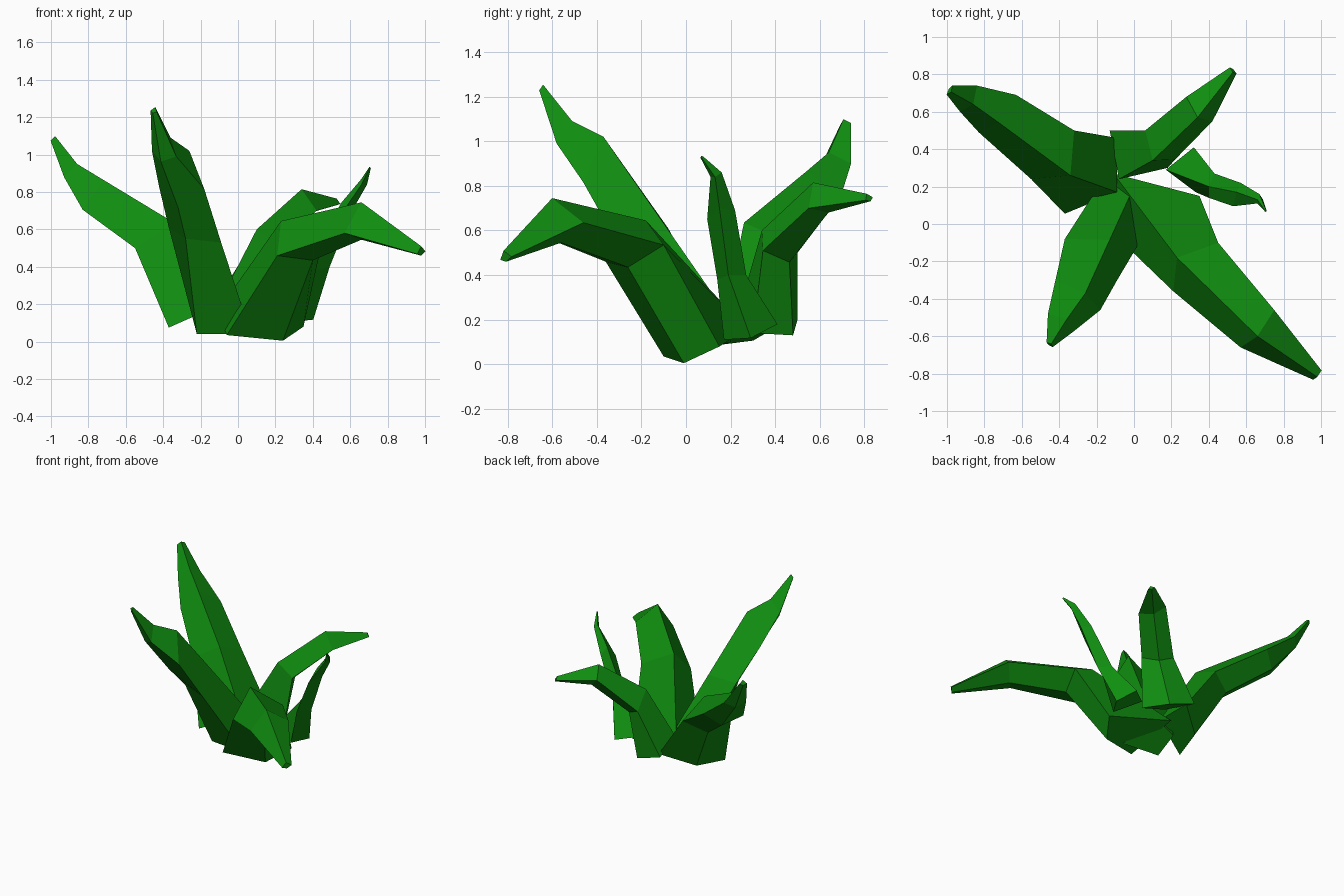
import bpy
import bmesh
from mathutils import Vector

if "Cube" in bpy.data.objects:
    bpy.data.objects.remove(bpy.data.objects["Cube"], do_unlink=True)

# Leaf colour
green = bpy.data.materials.new("leaf_green")
green.use_nodes = True
colour = (0.005, 0.27, 0.005, 1)
green.diffuse_color = colour
green.node_tree.nodes["Principled BSDF"].inputs["Base Color"].default_value = colour


def leaf(name, tip, sections, keel=1.5, tip_size=0.25):
    """Folded succulent blade: each section is (ridge, left edge, right edge).
    The underside keel lies opposite the ridge unless a fourth point gives it."""
    rings = []
    for section in sections:
        ridge, left, right, *under = [Vector(p) for p in section]
        if not under:
            under = [ridge.lerp((left + right) / 2, keel)]
        rings.append([ridge, left, under[0], right])

    # Blunt tip: a shrunken copy of the last section
    centre = sum(rings[-1], Vector()) / 4
    rings.append([Vector(tip) + (p - centre) * tip_size for p in rings[-1]])

    bm = bmesh.new()
    loops = [[bm.verts.new(p) for p in ring] for ring in rings]
    for low, high in zip(loops, loops[1:]):
        for i in range(4):
            j = (i + 1) % 4
            bm.faces.new((low[i], low[j], high[j], high[i]))
    bm.faces.new(loops[0][::-1])
    bm.faces.new(loops[-1])
    bmesh.ops.recalc_face_normals(bm, faces=bm.faces)

    mesh = bpy.data.meshes.new(name)
    bm.to_mesh(mesh)
    bm.free()
    mesh.materials.append(green)
    obj = bpy.data.objects.new(name, mesh)
    bpy.context.collection.objects.link(obj)
    return obj


# Long drooping leaf at the front left
leaf("front_left_leaf", (.98, -.81, .48), [
    ((-.11, .27, .16), (.35, .15, .08), (-.06, -.1, .035), (.24, -.01, .005)),
    ((.23, -.18, .645), (.45, -.1, .535), (.21, -.36, .46), (.4, -.26, .435)),
    ((.66, -.6, .745), (.75, -.46, .635), (.57, -.66, .58), (.66, -.56, .545)),
])

# Tall upright leaf at the front right
leaf("front_right_leaf", (-.45, -.645, 1.235), [
    ((0, .2, .2), (.07, -.03, .04), (-.19, .2, .1), (-.22, 0, .04)),
    ((-.13, -.085, .61), (-.09, -.3, .53), (-.37, -.08, .61)),
    ((-.26, -.37, 1.02), (-.18, -.46, .815), (-.42, -.3, .82)),
    ((-.36, -.51, 1.09), (-.33, -.58, .99), (-.46, -.48, 1.02)),
])

# Broad leaf at the back right
leaf("back_right_leaf", (-.985, .715, 1.08), [
    ((-.09, .17, .2), (-.37, .055, .075), (-.09, .46, .2)),
    ((-.34, .26, .635), (-.55, .24, .5), (-.32, .5, .53)),
    ((-.72, .54, .865), (-.83, .49, .705), (-.63, .69, .74)),
    ((-.86, .64, .95), (-.93, .6, .88), (-.84, .74, .9)),
], tip_size=0.35)

# Bent leaf at the back left
leaf("back_left_leaf", (.53, .82, .745), [
    ((-.08, .24, .25), (-.13, .5, .2), (.18, .3, .14)),
    ((.1, .34, .6), (.06, .5, .5), (.22, .345, .51)),
    ((.34, .57, .815), (.28, .68, .75), (.42, .55, .7)),
])

# Small slender leaf at the left side
leaf("small_left_leaf", (.705, .07, .93), [
    ((.17, .29, .2), (.32, .41, .18), (.33, .17, .11)),
    ((.4, .2, .45), (.43, .27, .4), (.4, .14, .38), (.49, .19, .4)),
    ((.55, .17, .74), (.57, .22, .69), (.53, .095, .65), (.61, .15, .7)),
    ((.66, .13, .87), (.67, .16, .86), (.66, .11, .84), (.69, .13, .84)),
])
